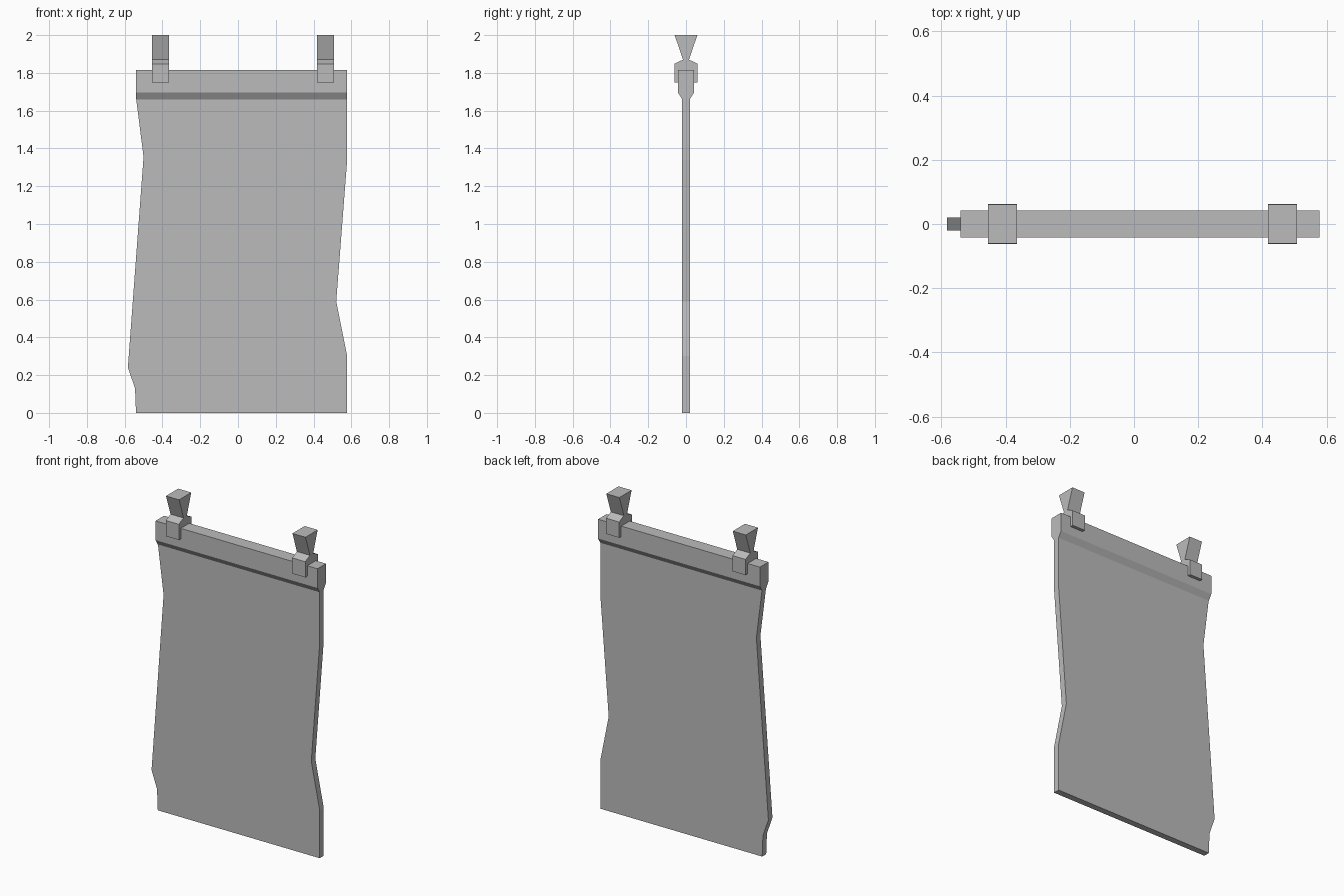
import bpy
import bmesh
from mathutils import Vector

cube = bpy.data.objects.get("Cube")
if cube:
    bpy.data.objects.remove(cube, do_unlink=True)

grey = bpy.data.materials.new("plain_grey")
grey.use_nodes = True
grey.diffuse_color = (0.5, 0.5, 0.5, 1)
grey.node_tree.nodes["Principled BSDF"].inputs["Base Color"].default_value = (0.5, 0.5, 0.5, 1)


def extrude_outline(name, points, direction):
    """Sweep a closed flat outline along a direction into a solid."""
    bm = bmesh.new()
    face = bm.faces.new([bm.verts.new(p) for p in points])
    swept = bmesh.ops.extrude_face_region(bm, geom=[face], use_keep_orig=True)
    moved = [g for g in swept["geom"] if isinstance(g, bmesh.types.BMVert)]
    bmesh.ops.translate(bm, verts=moved, vec=Vector(direction))
    bmesh.ops.recalc_face_normals(bm, faces=bm.faces)
    mesh = bpy.data.meshes.new(name)
    bm.to_mesh(mesh)
    bm.free()
    mesh.materials.append(grey)
    obj = bpy.data.objects.new(name, mesh)
    bpy.context.collection.objects.link(obj)
    return obj


def symmetric_bar(name, half_profile, x_min, x_max):
    """Mirror (half depth, height) points across y and sweep them along x."""
    right = [(x_min, y, z) for y, z in half_profile]
    left = [(x_min, -y, z) for y, z in reversed(half_profile)]
    return extrude_outline(name, right + left, (x_max - x_min, 0, 0))


# Hanging sheet with wavy side edges
sheet_depth = 0.04
right_edge = [(-0.54, 1.67), (-0.5, 1.355), (-0.583, 0.24), (-0.545, 0.13), (-0.54, 0)]
left_edge = [(0.578, 0), (0.578, 0.3), (0.52, 0.59), (0.578, 1.34), (0.578, 1.67)]
extrude_outline("hanging_sheet",
                [(x, -sheet_depth / 2, z) for x, z in right_edge + left_edge],
                (0, sheet_depth, 0))

# Thick top rail, tapering down to the sheet
symmetric_bar("top_rail", [(0.02, 1.66), (0.042, 1.695), (0.042, 1.815)], -0.54, 0.578)

# Clips straddling the rail, with a narrow neck and flared top
clip_profile = [(0.062, 1.75), (0.062, 1.848), (0.016, 1.87), (0.06, 2.0)]
for name, x in (("right_clip", -0.41), ("left_clip", 0.463)):
    symmetric_bar(name, clip_profile, x - 0.045, x + 0.045)
